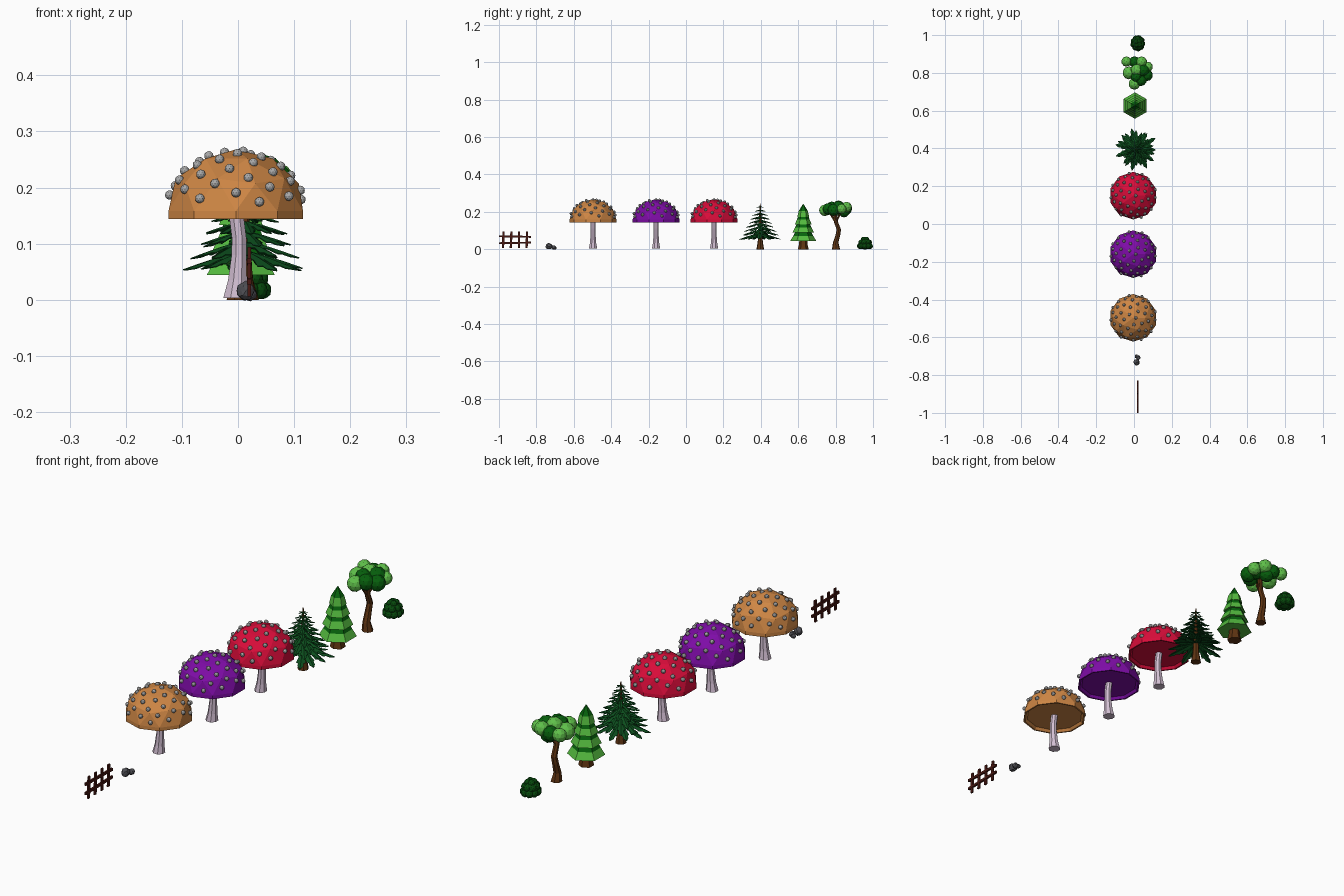
import bpy, bmesh, random
from math import sin, cos, pi, sqrt
from mathutils import Vector, Matrix

if "Cube" in bpy.data.objects:
    bpy.data.objects.remove(bpy.data.objects["Cube"])

random.seed(4)
mats = {}


def material(hexcol):
    if hexcol not in mats:
        m = bpy.data.materials.new("colour_" + hexcol)
        rgb = [(int(hexcol[i:i + 2], 16) / 255) ** 2.2 for i in (0, 2, 4)]
        m.diffuse_color = (*rgb, 1)
        m.use_nodes = True
        m.node_tree.nodes["Principled BSDF"].inputs["Base Color"].default_value = m.diffuse_color
        mats[hexcol] = m
    return mats[hexcol]


def finish(bm, name, colour=None, loc=(0, 0, 0)):
    me = bpy.data.meshes.new(name)
    bm.to_mesh(me)
    bm.free()
    ob = bpy.data.objects.new(name, me)
    ob.location = loc
    bpy.context.collection.objects.link(ob)
    if colour:
        me.materials.append(material(colour))
    return ob


def tube(bm, path, sides, turn=0.0):
    """Closed tube through (x, y, z, radius) stations with level rings."""
    rings = [[bm.verts.new((x + r * cos(turn + 2 * pi * k / sides),
                            y + r * sin(turn + 2 * pi * k / sides), z))
              for k in range(sides)] for x, y, z, r in path]
    for a, b in zip(rings, rings[1:]):
        for k in range(sides):
            j = (k + 1) % sides
            bm.faces.new((a[k], a[j], b[j], b[k]))
    bm.faces.new(rings[0][::-1])
    bm.faces.new(rings[-1])


def ball(bm, p, r, scale=(1, 1, 1), sub=2):
    m = Matrix.Translation(p) @ Matrix.Diagonal((*[r * s for s in scale], 1))
    return bmesh.ops.create_icosphere(bm, subdivisions=sub, radius=1, matrix=m)["verts"]


def box(bm, p, size, tilt=0.0):
    m = Matrix.Translation(p) @ Matrix.Rotation(tilt, 4, 'X') @ Matrix.Diagonal((*size, 1))
    bmesh.ops.create_cube(bm, size=1, matrix=m)


def mushroom(name, y, colour):
    loc = (-0.004, y, 0)
    R, rim, H = 0.126, 0.158, 0.110
    # cap: half icosphere, short rim band, recessed underside
    bm = bmesh.new()
    bmesh.ops.create_icosphere(bm, subdivisions=2, radius=1)
    bmesh.ops.bisect_plane(bm, geom=bm.verts[:] + bm.edges[:] + bm.faces[:], dist=1e-4,
                           plane_co=(0, 0, 0), plane_no=(0, 0, 1), clear_inner=True)
    for v in bm.verts:
        v.co = (v.co.x * R, v.co.y * R, rim + v.co.z * H)
    edge = [e for e in bm.edges if e.is_boundary]
    for scale, dz in ((1, -0.014), (0.95, 0), (0.93, 0.010)):
        new = bmesh.ops.extrude_edge_only(bm, edges=edge)["geom"]
        edge = [g for g in new if isinstance(g, bmesh.types.BMEdge)]
        for v in [g for g in new if isinstance(g, bmesh.types.BMVert)]:
            v.co = (v.co.x * scale, v.co.y * scale, v.co.z + dz)
    bmesh.ops.contextual_create(bm, geom=edge)
    bmesh.ops.recalc_face_normals(bm, faces=bm.faces[:])
    finish(bm, name + "_cap", colour, loc)
    # spots spread evenly over the dome
    bm = bmesh.new()
    n = 46
    for i in range(n):
        h = 1 - (i + 0.3) / n * 0.88
        a = i * 2.39996
        s = sqrt(1 - h * h)
        p = Vector((s * cos(a) * R, s * sin(a) * R, h * H)) * 0.975
        ball(bm, p + Vector((0, 0, rim)), 0.0085)
    finish(bm, name + "_spots", "A8A8A8", loc)
    # stem
    bm = bmesh.new()
    tube(bm, [(0, 0, 0.003, 0.024), (0.003, 0, 0.035, 0.018), (0.006, 0, 0.08, 0.0145),
              (0.006, 0, 0.11, 0.014), (0, 0, 0.158, 0.014)], 8, pi / 8)
    finish(bm, name + "_stem", "D2BED2", loc)


mushroom("orange_mushroom", -0.497, "CD8546")
mushroom("purple_mushroom", -0.160, "7D14A5")
mushroom("red_mushroom", 0.150, "D7143C")

# fence
bm = bmesh.new()
for i in range(4):
    box(bm, (0.02, -0.977 + i * 0.042, 0.05), (0.006, 0.012, 0.088), random.uniform(-.05, .05))
for z, t in ((0.034, 0.02), (0.068, -0.02)):
    box(bm, (0.02, -0.914, z), (0.008, 0.171, 0.010), t)
finish(bm, "fence", "4B1E19")

# rocks
bm = bmesh.new()
for p, r in (((0.014, -0.733, 0.016), 0.018), ((0.022, -0.708, 0.010), 0.013),
             ((0.012, -0.701, 0.007), 0.010)):
    for v in ball(bm, p, r, (0.9, 1, 0.95)):
        v.co = Vector(p) + (v.co - Vector(p)) * random.uniform(0.85, 1.1)
finish(bm, "rocks", "505055")

# spruce: trunk and tiers of drooping serrated fronds
loc = (0.012, 0.397, 0)
BROWN = "5F3719"
bm = bmesh.new()
tube(bm, [(0, 0, 0, 0.021), (0, 0, 0.04, 0.014), (0, 0, 0.15, 0.008), (0, 0, 0.245, 0.002)], 7)
finish(bm, "spruce_trunk", BROWN, loc)
bm = bmesh.new()
TIERS = 9
for t in range(TIERS):
    f = t / (TIERS - 1)
    z0, n = 0.088 + 0.142 * f, round(11 - 5 * f)
    for k in range(n):
        a = 2 * pi * k / n + t * 0.9 + random.uniform(-.1, .1)
        L = (0.113 - 0.092 * f) * random.uniform(0.88, 1.05)
        d, s = Vector((cos(a), sin(a), 0)), Vector((-sin(a), cos(a), 0))
        prev = None
        for u, w in ((0.05, .02), (.36, .13), (.44, .09), (.66, .15), (.72, .09), (.85, .09), (1, .01)):
            c = d * L * u + Vector((0, 0, z0 - 0.30 * L * u ** 1.2))
            drop = Vector((0, 0, -0.35 * w * L))
            row = [bm.verts.new(c + s * w * L + drop), bm.verts.new(c),
                   bm.verts.new(c - s * w * L + drop)]
            if prev:
                for j in (0, 1):
                    bm.faces.new((prev[j], prev[j + 1], row[j + 1], row[j]))
            prev = row
bmesh.ops.recalc_face_normals(bm, faces=bm.faces[:])
fronds = finish(bm, "spruce_fronds", "145023", loc)
sol = fronds.modifiers.new("thickness", 'SOLIDIFY')
sol.thickness = 0.002

# layered pine: hexagonal tiers, light lip under a dark top
loc = (0.005, 0.627, 0)
bm = bmesh.new()
tube(bm, [(0, 0, 0, 0.029), (0, 0, 0.025, 0.023), (0, 0, 0.06, 0.02)], 6, pi / 2)
finish(bm, "pine_trunk", BROWN, loc)
light, dark = bmesh.new(), bmesh.new()
for z, r, h in ((0.044, 0.070, 0.062), (0.090, 0.057, 0.060), (0.133, 0.045, 0.056),
                (0.173, 0.032, 0.070)):
    mid, top = r * 0.76, r * (0.5 if z < 0.17 else 0.03)
    tube(light, [(0, 0, z, r), (0, 0, z + h * 0.45, mid)], 6, pi / 2)
    tube(dark, [(0, 0, z + h * 0.45, mid), (0, 0, z + h, top)], 6, pi / 2)
finish(light, "pine_light_bands", "55B941", loc)
finish(dark, "pine_dark_bands", "0F6414", loc)

# round-leaved tree: crooked trunk, branches, ball foliage
bm = bmesh.new()
tube(bm, [(0.015, 0.802, 0, 0.022), (0.012, 0.800, 0.035, 0.015), (0.012, 0.812, 0.075, 0.013),
          (0.015, 0.817, 0.105, 0.012), (0.015, 0.802, 0.145, 0.011), (0.015, 0.795, 0.20, 0.009)], 7)
tube(bm, [(0.015, 0.800, 0.145, 0.008), (0.035, 0.83, 0.20, 0.006)], 6)
tube(bm, [(0.015, 0.800, 0.145, 0.008), (0.005, 0.765, 0.20, 0.006)], 6)
finish(bm, "round_tree_trunk", BROWN)
LIGHT = ((-0.04, 0.86, 0.22, 0.027), (-0.027, 0.80, 0.21, 0.034), (0.002, 0.742, 0.208, 0.031),
         (0.040, 0.858, 0.225, 0.029), (0.073, 0.832, 0.215, 0.027), (0.015, 0.815, 0.228, 0.033))
DARK = ((0.002, 0.858, 0.215, 0.030), (0.048, 0.815, 0.222, 0.036), (0.068, 0.788, 0.210, 0.032),
        (0.036, 0.762, 0.215, 0.032), (0.012, 0.780, 0.225, 0.030), (0.02, 0.845, 0.20, 0.03))
for name, balls, colour in (("light", LIGHT, "5FBE4B"), ("dark", DARK, "0F5F14")):
    bm = bmesh.new()
    for x, y, z, r in balls:
        ball(bm, (x, y, z), r)
    finish(bm, "round_tree_" + name + "_leaves", colour)

# bush: dome of small lumps
bm = bmesh.new()
ball(bm, (0, 0, 0.03), 0.032, (1, 1.1, 1))
for n, r, z, s in ((9, 0.024, 0.017, 0.016), (7, 0.020, 0.037, 0.015), (4, 0.010, 0.053, 0.014)):
    for k in range(n):
        a = 2 * pi * k / n + n
        ball(bm, (r * cos(a), r * 1.15 * sin(a), z), s)
finish(bm, "bush", "0F4B14", (0.020, 0.957, 0))
